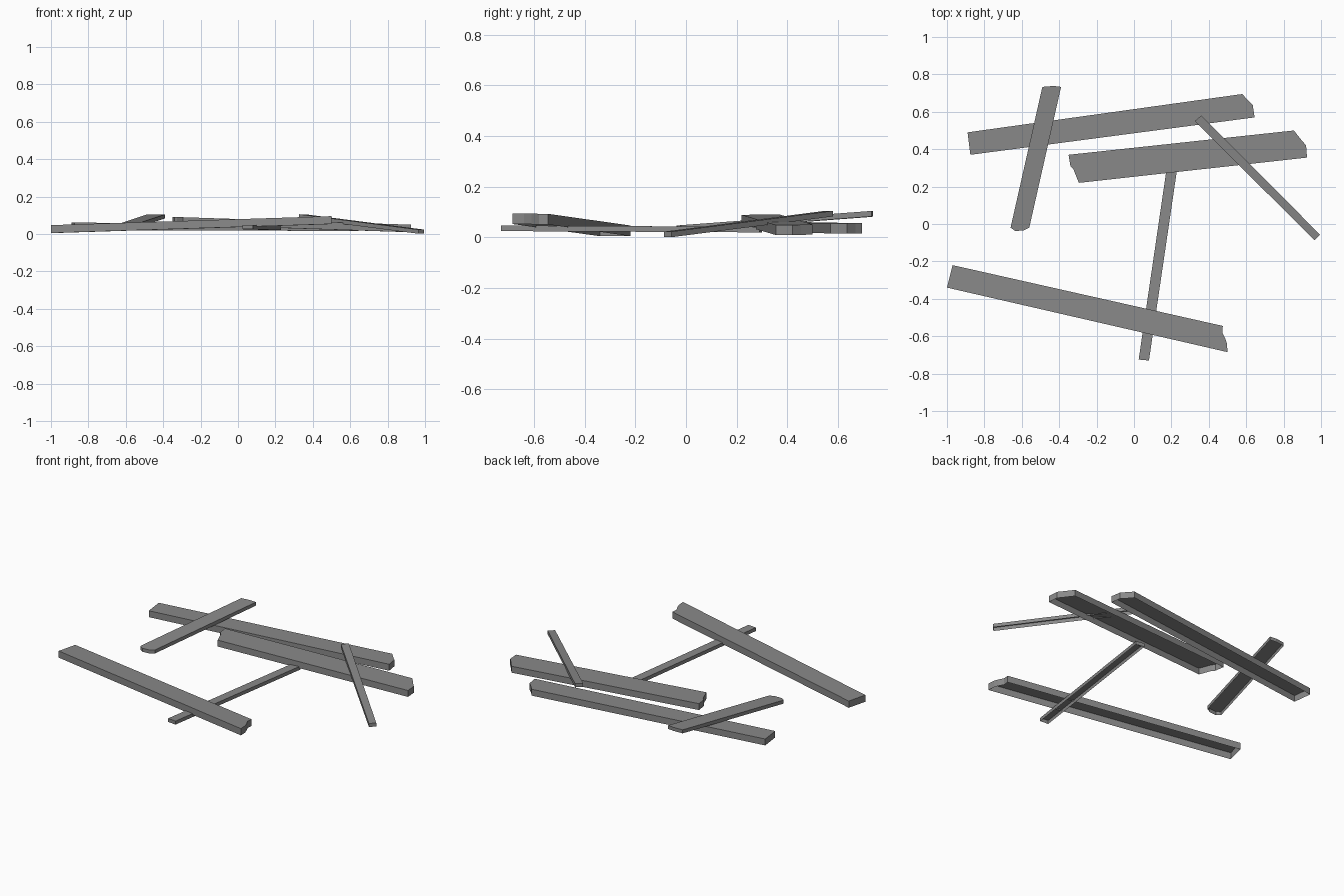
import bpy
import bmesh
from mathutils import Vector

default_cube = bpy.data.objects.get("Cube")
if default_cube:
    bpy.data.objects.remove(default_cube, do_unlink=True)

# One weathered grey for all the timber
grey = bpy.data.materials.new("weathered_grey")
grey.use_nodes = True
colour = (0.25, 0.25, 0.25, 1.0)
grey.diffuse_color = colour
shader = next(n for n in grey.node_tree.nodes if n.type == 'BSDF_PRINCIPLED')
shader.inputs["Base Color"].default_value = colour


def make_board(name, start_edge, end_edge, low_start, low_end, thickness):
    """Sloping board with an open underside; each edge lists one end's plan outline."""
    start = sum((Vector(p) for p in start_edge), Vector((0, 0))) / len(start_edge)
    end = sum((Vector(p) for p in end_edge), Vector((0, 0))) / len(end_edge)
    axis = end - start

    def underside(point):
        along = (Vector(point) - start).dot(axis) / axis.length_squared
        return low_start + (low_end - low_start) * along

    bm = bmesh.new()
    outline = start_edge + end_edge
    top = [bm.verts.new((*p, underside(p) + thickness)) for p in outline]
    rim = [bm.verts.new((*p, underside(p))) for p in outline]
    bm.faces.new(top)
    for i in range(len(outline)):
        j = (i + 1) % len(outline)
        bm.faces.new((top[i], rim[i], rim[j], top[j]))
    bm.normal_update()
    if bm.faces[:][0].normal.z < 0:
        bmesh.ops.reverse_faces(bm, faces=bm.faces[:])

    mesh = bpy.data.meshes.new(name)
    bm.to_mesh(mesh)
    bm.free()
    mesh.materials.append(grey)
    board = bpy.data.objects.new(name, mesh)
    bpy.context.collection.objects.link(board)
    return board


# Wide boards with splintered ends
make_board("front_board",
           [(-0.97, -0.22), (-1.0, -0.34)],
           [(0.5, -0.685), (0.497, -0.64), (0.487, -0.61), (0.472, -0.58), (0.475, -0.545)],
           low_start=0.005, low_end=0.052, thickness=0.042)

make_board("back_board",
           [(-0.89, 0.49), (-0.875, 0.37)],
           [(0.645, 0.57), (0.635, 0.635), (0.6, 0.67), (0.58, 0.695)],
           low_start=0.02, low_end=0.016, thickness=0.04)

make_board("middle_board",
           [(-0.35, 0.37), (-0.34, 0.31), (-0.325, 0.295), (-0.295, 0.22)],
           [(0.925, 0.355), (0.92, 0.42), (0.89, 0.455), (0.855, 0.5)],
           low_start=0.05, low_end=0.01, thickness=0.04)

# Thinner board leaning across the back board
make_board("leaning_board",
           [(-0.66, -0.02), (-0.635, -0.037), (-0.59, -0.035), (-0.56, -0.02)],
           [(-0.39, 0.733), (-0.43, 0.738), (-0.49, 0.733)],
           low_start=0.025, low_end=0.082, thickness=0.022)

# Narrow slats
make_board("lower_slat",
           [(0.025, -0.725), (0.08, -0.73)],
           [(0.23, 0.29), (0.175, 0.3)],
           low_start=0.025, low_end=0.02, thickness=0.022)

make_board("leaning_slat",
           [(0.36, 0.58), (0.325, 0.55)],
           [(0.965, -0.087), (0.995, -0.057)],
           low_start=0.083, low_end=0.001, thickness=0.022)
